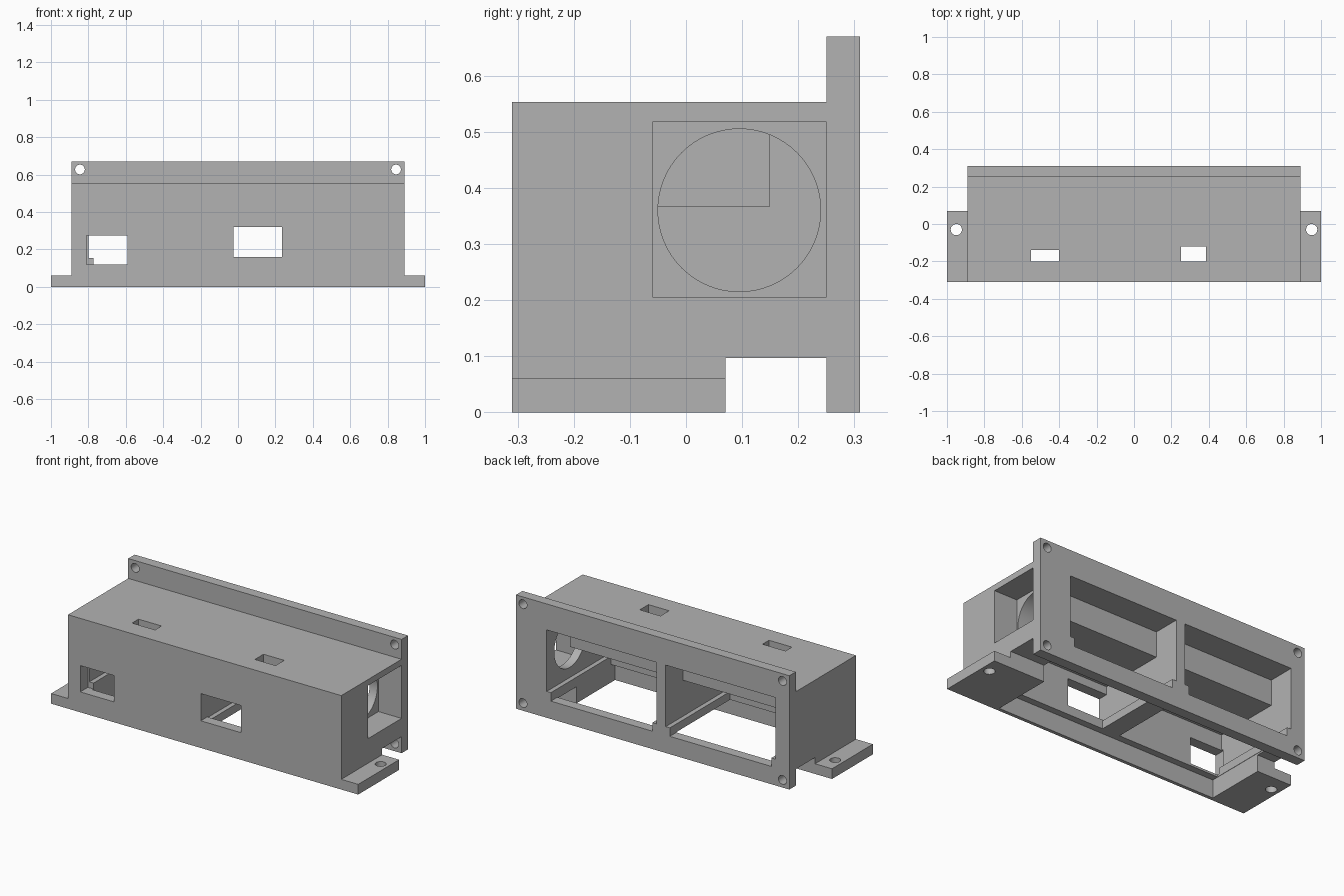
import bpy
import math
from mathutils import Matrix

cube = bpy.data.objects.get("Cube")
if cube:
    bpy.data.objects.remove(cube, do_unlink=True)

grey = bpy.data.materials.new("plain grey")
grey.use_nodes = True
colour = (0.45, 0.45, 0.45, 1)
grey.diffuse_color = colour
grey.node_tree.nodes["Principled BSDF"].inputs["Base Color"].default_value = colour


def box(name, x, y, z):
    """Box from (min, max) ranges on each axis."""
    bpy.ops.mesh.primitive_cube_add(size=1)
    ob = bpy.context.object
    ob.name = name
    ranges = (x, y, z)
    centre = [(a + b) / 2 for a, b in ranges]
    size = [b - a for a, b in ranges]
    ob.data.transform(Matrix.Translation(centre) @ Matrix.Diagonal((*size, 1)))
    ob.data.materials.append(grey)
    return ob


def cylinder(name, centre, radius, length, axis, sides=32):
    bpy.ops.mesh.primitive_cylinder_add(vertices=sides, radius=radius, depth=length)
    ob = bpy.context.object
    ob.name = name
    turn = {"X": Matrix.Rotation(math.pi / 2, 4, "Y"),
            "Y": Matrix.Rotation(math.pi / 2, 4, "X"),
            "Z": Matrix.Identity(4)}[axis]
    ob.data.transform(Matrix.Translation(centre) @ turn)
    ob.data.materials.append(grey)
    return ob


def combine(target, tool, operation):
    """Apply one boolean and remove the tool."""
    mod = target.modifiers.new(operation, "BOOLEAN")
    mod.operation = operation
    mod.solver = "EXACT"
    mod.object = tool
    bpy.context.view_layer.objects.active = target
    bpy.ops.object.modifier_apply(modifier=mod.name)
    bpy.data.objects.remove(tool, do_unlink=True)


FRONT, BACK, PLATE = -0.31, 0.31, 0.25
OUT = 0.4   # cutter overshoot

# Solid parts: body, back plate and mounting feet
case = box("enclosure", (-0.89, 0.89), (FRONT, 0.28), (0, 0.553))
combine(case, box("gap", (-1.2, 1.2), (0.07, PLATE), (-OUT, 0.097)), "DIFFERENCE")
combine(case, box("back_plate", (-0.89, 0.89), (PLATE, BACK), (0, 0.67)), "UNION")
for side in (-1, 1):
    reach = sorted((side * 0.8, side))
    combine(case, box("foot", reach, (FRONT, 0.07), (0, 0.06)), "UNION")

cutters = []

# Two bays, each with a tall rear part, a deep lower part and a ledged floor
for low, high in ((-0.80, -0.085), (-0.025, 0.69)):
    cutters += [
        box("bay_rear", (low, high), (0.15, BACK + OUT), (0.155, 0.517)),
        box("bay_front", (low, high), (-0.25, 0.2), (0.155, 0.367)),
        box("bay_floor", (low + 0.027, high - 0.027), (-0.25, BACK + OUT), (0.105, 0.2)),
    ]

# Shared cavity open to the underside
cutters.append(box("underside", (-0.775, 0.665), (-0.29, PLATE), (-OUT, 0.107)))

# Square side recess with a round vent
cutters.append(box("side_recess", (0.74, 1.2), (-0.06, PLATE), (0.205, 0.517)))
cutters.append(cylinder("side_vent", (0.72, 0.095, 0.36), 0.145, 0.14, "X", 64))

# Front ports and top slots
cutters += [
    box("front_port", (-0.81, -0.59), (FRONT - OUT, -0.24), (0.12, 0.275)),
    box("front_port", (-0.025, 0.235), (FRONT - OUT, -0.24), (0.16, 0.32)),
    box("top_slot", (-0.55, -0.40), (-0.2, -0.14), (0.3, 1)),
    box("top_slot", (0.25, 0.385), (-0.2, -0.12), (0.3, 1)),
]

# Screw holes in the feet and back plate corners
for side in (-1, 1):
    cutters.append(cylinder("foot_hole", (side * 0.95, -0.03, 0.03), 0.03, 0.2, "Z"))
    for height in (0.045, 0.627):
        cutters.append(cylinder("plate_hole", (side * 0.845, 0.28, height), 0.026, 0.1, "Y"))

for cutter in cutters:
    combine(case, cutter, "DIFFERENCE")

# Smooth round holes, crisp edges elsewhere
bpy.ops.object.select_all(action="DESELECT")
case.select_set(True)
bpy.context.view_layer.objects.active = case
bpy.ops.object.shade_smooth_by_angle(angle=math.radians(30))
